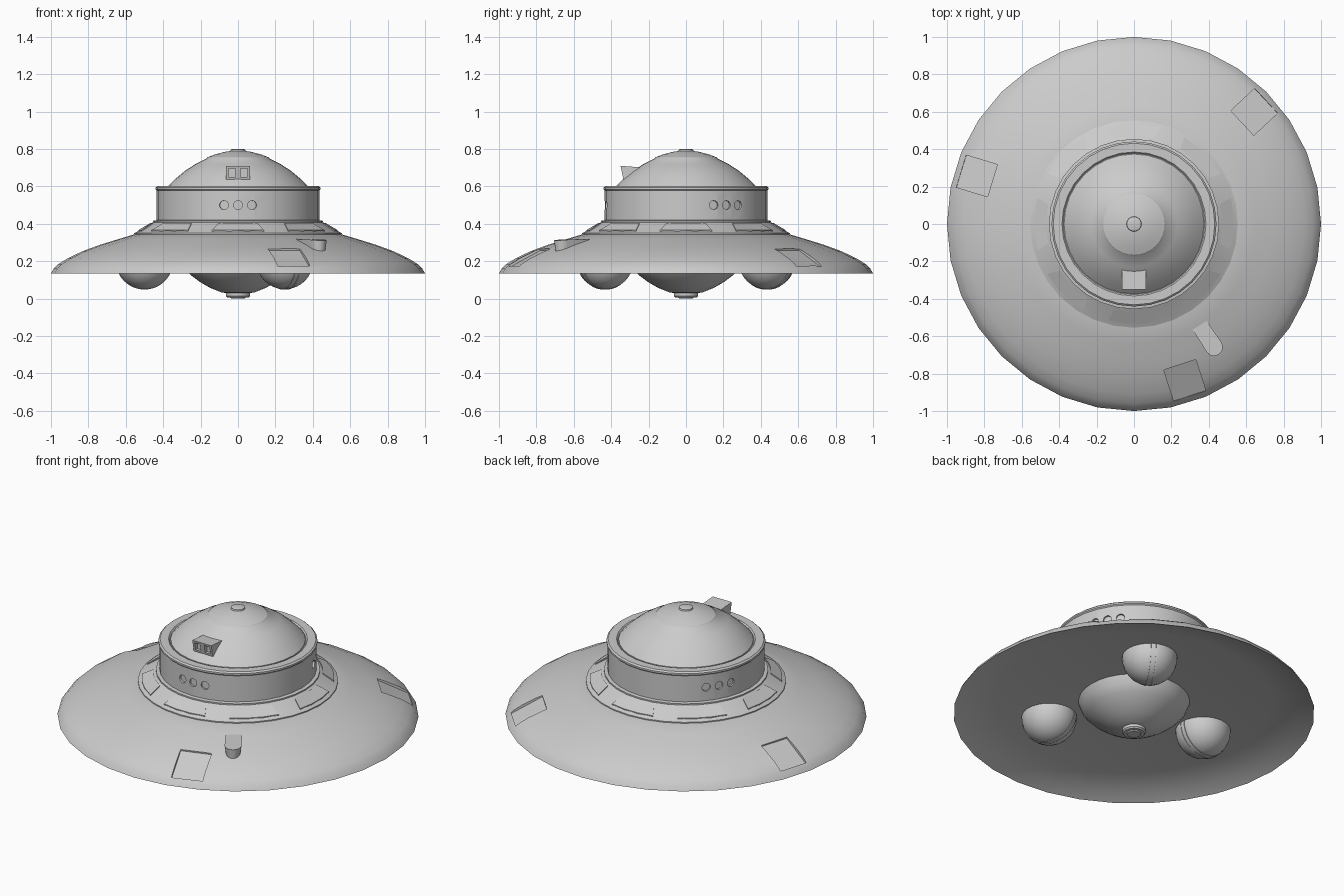
import bpy, bmesh
from math import cos, sin, radians, pi
from mathutils import Matrix, Vector

if "Cube" in bpy.data.objects:
    bpy.data.objects.remove(bpy.data.objects["Cube"])

grey = bpy.data.materials.new("hull_grey")
grey.use_nodes = True
grey.diffuse_color = (0.6, 0.6, 0.6, 1)
grey.node_tree.nodes["Principled BSDF"].inputs["Base Color"].default_value = (0.6, 0.6, 0.6, 1)


def finish(name, bm, smooth=True):
    bmesh.ops.remove_doubles(bm, verts=bm.verts, dist=0.0005)
    bmesh.ops.recalc_face_normals(bm, faces=bm.faces)
    me = bpy.data.meshes.new(name)
    bm.to_mesh(me)
    bm.free()
    me.materials.append(grey)
    ob = bpy.data.objects.new(name, me)
    bpy.context.collection.objects.link(ob)
    if smooth:
        smooth_sharp(ob)
    return ob


def smooth_sharp(ob):
    bpy.ops.object.select_all(action='DESELECT')
    ob.select_set(True)
    bpy.context.view_layer.objects.active = ob
    bpy.ops.object.shade_smooth_by_angle(angle=radians(32))


def lathe(name, profile, steps=32):
    """Revolve (radius, height) points about z."""
    bm = bmesh.new()
    vs = [bm.verts.new((r, 0, z)) for r, z in profile]
    es = [bm.edges.new(p) for p in zip(vs, vs[1:])]
    bmesh.ops.spin(bm, geom=vs + es, cent=(0, 0, 0), axis=(0, 0, 1),
                   angle=2 * pi, steps=steps, use_merge=False)
    return finish(name, bm)


def prism(bm, bottom, top):
    """Join two matching rings of points into a closed solid."""
    a = [bm.verts.new(p) for p in bottom]
    b = [bm.verts.new(p) for p in top]
    bm.faces.new(a)
    bm.faces.new(b)
    for i in range(len(a)):
        j = (i + 1) % len(a)
        bm.faces.new((a[i], a[j], b[j], b[i]))


def polar(r, az, z):
    return Vector((r * cos(radians(az)), r * sin(radians(az)), z))


def radial(r, az, z):
    """Frame with x pointing outward at the given azimuth."""
    return Matrix.Translation(polar(r, az, z)) @ Matrix.Rotation(radians(az), 4, 'Z')


def cut(target, bm, name):
    cutter = finish(name, bm, False)
    cutter.hide_render = True
    mod = target.modifiers.new("cut", 'BOOLEAN')
    mod.object = cutter
    mod.solver = 'EXACT'
    bpy.ops.object.select_all(action='DESELECT')
    bpy.context.view_layer.objects.active = target
    target.select_set(True)
    bpy.ops.object.modifier_apply(modifier=mod.name)
    bpy.data.objects.remove(cutter)
    smooth_sharp(target)


# Saucer with a recessed underside
saucer = lathe("saucer", [(0, 0.34), (0.55, 0.345), (0.64, 0.318), (0.74, 0.287), (0.83, 0.254),
                          (0.91, 0.216), (0.96, 0.185), (0.985, 0.16), (1, 0.135),
                          (0.93, 0.17), (0.77, 0.21), (0, 0.21)])

# Three flat hatches sunk into the saucer edge
bm = bmesh.new()
for az in (-72, 43, 163):
    lower, upper = [], []
    for x, y, z in ((0.79, -0.09, 0.258), (0.79, 0.09, 0.258),
                    (0.965, 0.09, 0.166), (0.965, -0.09, 0.166)):
        m = Matrix.Rotation(radians(az), 4, 'Z')
        lower.append(m @ Vector((x, y, z)))
        upper.append(m @ Vector((x + 0.02, y, z + 0.12)))
    prism(bm, lower, upper)
cut(saucer, bm, "hatch_cutter")

# Sloping collar with eight shallow windows
lathe("collar", [(0, 0.33), (0.555, 0.34), (0.555, 0.35), (0.545, 0.355), (0.455, 0.408),
                 (0.455, 0.416), (0.43, 0.42), (0, 0.42)])
bm = bmesh.new()
for k in range(8):
    az = 45 * k
    corners = [(0.535, -15), (0.535, -5), (0.535, 5), (0.535, 15),
               (0.47, 13), (0.47, 4), (0.47, -4), (0.47, -13)]
    prism(bm, *[[polar(r, az + a, 0.676 - 0.589 * r + h) for r, a in corners]
                for h in (-0.008, 0.005)])
finish("collar_windows", bm, False)

# Cylindrical band with a rounded lip
band = lathe("band", [(0, 0.41), (0.435, 0.41), (0.435, 0.578), (0.441, 0.584), (0.441, 0.594),
                      (0.432, 0.602), (0.385, 0.602), (0.378, 0.594), (0, 0.594)])

# Three groups of three portholes
bm = bmesh.new()
for centre in (-90, 30, 150):
    for step in (-10, 0, 10):
        bmesh.ops.create_cone(bm, segments=16, radius1=0.024, radius2=0.024, depth=0.03,
                              cap_ends=True, matrix=radial(0.437, centre + step, 0.5)
                              @ Matrix.Rotation(pi / 2, 4, 'Y'))
cut(band, bm, "porthole_cutter")

# Dome, its stepped crown and the top cap
lathe("dome", [(0.374, 0.59), (0.374, 0.6), (0.335, 0.64), (0.285, 0.682), (0.23, 0.718),
               (0.17, 0.748), (0.165, 0.755), (0.12, 0.772), (0.07, 0.785), (0.04, 0.789),
               (0.038, 0.797), (0.03, 0.8), (0, 0.8)])

# Sensor box on the dome with two recessed openings
bm = bmesh.new()
side = [(-0.35, 0.71), (-0.335, 0.638), (-0.22, 0.638), (-0.22, 0.70)]
prism(bm, *[[(x, y, z) for y, z in side] for x in (-0.064, 0.064)])
box = finish("sensor_box", bm, False)
bm = bmesh.new()
for x in (-0.032, 0.032):
    bmesh.ops.create_cube(bm, size=1, matrix=Matrix.Translation((x, -0.345, 0.674))
                          @ Matrix.Diagonal((0.036, 0.05, 0.046, 1)))
cut(box, bm, "opening_cutter")

# Round-nosed lamp housing on the saucer
bm = bmesh.new()
nose = [(-0.1, 0.045), (-0.1, -0.045)] + [(0.04 + 0.047 * cos(t * pi / 10), 0.047 * sin(t * pi / 10))
                                          for t in range(-5, 6)]
frame = radial(0.745, -57, 0)
prism(bm, [frame @ Vector((x * 0.93, y * 0.8, 0.25)) for x, y in nose],
      [frame @ Vector((x, y, 0.318 - 0.08 * max(x, 0))) for x, y in nose])
finish("lamp_housing", bm)

# Belly bowl and its nozzle
lathe("belly", [(0.31, 0.215), (0.29, 0.165), (0.255, 0.128), (0.205, 0.09), (0.15, 0.058),
                (0.09, 0.034), (0.065, 0.03), (0.065, 0.014), (0.058, 0.006), (0.04, 0.006),
                (0.036, 0), (0, 0)])

# Three ball pods with a pair of thin radial ribs
for i, az in enumerate((60, 180, 300)):
    bm = bmesh.new()
    frame = radial(0.5, az, 0.203)
    bmesh.ops.create_uvsphere(bm, u_segments=32, v_segments=16, radius=0.153, matrix=frame)
    # Drop the half hidden inside the saucer
    bmesh.ops.delete(bm, geom=[v for v in bm.verts if v.co.z > 0.235], context='VERTS')
    finish("pod_%d" % (i + 1), bm)
    bm = bmesh.new()
    for y in (-0.014, 0.014):
        bmesh.ops.create_cone(bm, segments=48, radius1=0.1545, radius2=0.1545, depth=0.008,
                              cap_ends=True, matrix=frame @ Matrix.Translation((0, y, 0))
                              @ Matrix.Rotation(pi / 2, 4, 'X'))
    bmesh.ops.bisect_plane(bm, geom=bm.verts[:] + bm.edges[:] + bm.faces[:], dist=0.0001,
                           plane_co=(0, 0, 0.22), plane_no=(0, 0, 1), clear_outer=True)
    finish("pod_ribs_%d" % (i + 1), bm)
